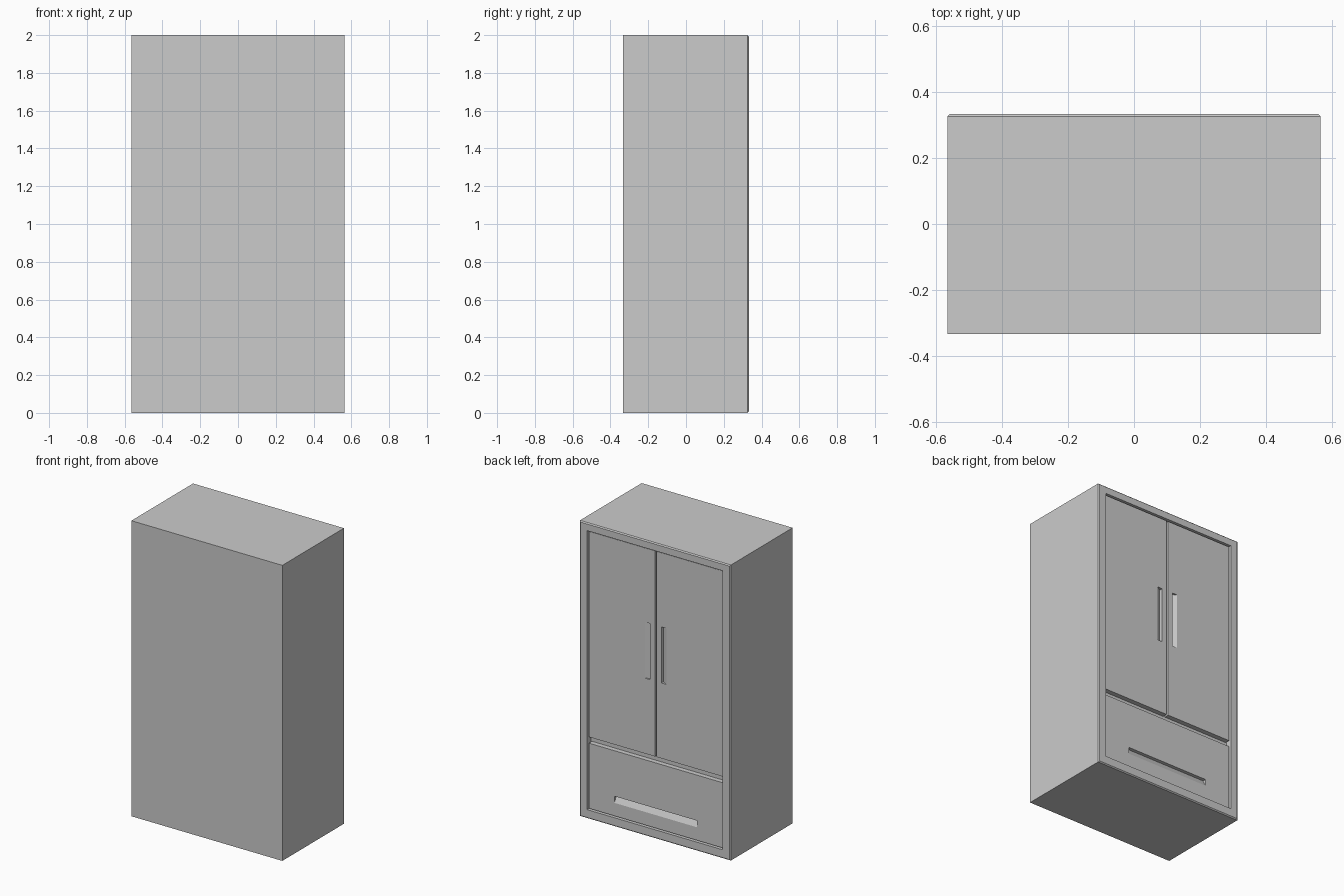
import bpy
import bmesh

if "Cube" in bpy.data.objects:
    bpy.data.objects.remove(bpy.data.objects["Cube"])

BACK = 0.333    # outermost plane of the door side (+y)
FLOOR = 0.29    # bottom of the recess behind the doors
PANEL = 0.323   # outer face of doors and drawer


def new_object(name, bm):
    bmesh.ops.recalc_face_normals(bm, faces=bm.faces)
    mesh = bpy.data.meshes.new(name)
    bm.to_mesh(mesh)
    bm.free()
    obj = bpy.data.objects.new(name, mesh)
    bpy.context.collection.objects.link(obj)
    return obj


def box(name, x0, x1, y0, y1, z0, z1, chamfer=0):
    """Axis-aligned box; optional chamfer around its +y face."""
    bm = bmesh.new()
    bmesh.ops.create_cube(bm, size=1)
    for v in bm.verts:
        v.co.x = x1 if v.co.x > 0 else x0
        v.co.y = y1 if v.co.y > 0 else y0
        v.co.z = z1 if v.co.z > 0 else z0
    if chamfer:
        edges = [e for e in bm.edges if all(v.co.y > y1 - 1e-4 for v in e.verts)]
        bmesh.ops.bevel(bm, geom=edges, offset=chamfer, segments=1, affect='EDGES')
    return new_object(name, bm)


def prism(name, profile, direction):
    """Extrude a closed 3D profile along a direction."""
    bm = bmesh.new()
    face = bm.faces.new([bm.verts.new(p) for p in profile])
    ext = bmesh.ops.extrude_face_region(bm, geom=[face])
    verts = [g for g in ext["geom"] if isinstance(g, bmesh.types.BMVert)]
    bmesh.ops.translate(bm, verts=verts, vec=direction)
    return new_object(name, bm)


def cut(target, cutter):
    mod = target.modifiers.new("cut", 'BOOLEAN')
    mod.operation = 'DIFFERENCE'
    mod.solver = 'EXACT'
    mod.object = cutter
    cutter.hide_render = True
    bpy.context.view_layer.objects.active = target
    bpy.ops.object.modifier_apply(modifier=mod.name)
    bpy.data.objects.remove(cutter, do_unlink=True)


# Cabinet shell with one framed recess
cabinet = box("cabinet", -0.565, 0.565, -0.333, BACK, 0, 2, chamfer=0.007)
cut(cabinet, box("recess_cutter", -0.508, 0.508, FLOOR, 0.4, 0.06, 1.948))

# Pair of doors, each with a vertical finger scoop deepest near the centre
out, deep = PANEL + 0.01, PANEL - 0.024
for side, label in ((-1, "left"), (1, "right")):
    xs = sorted((side * 0.006, side * 0.501))
    door = box(label + "_door", xs[0], xs[1], FLOOR, PANEL, 0.55, 1.941)
    profile = [(side * 0.042, out, 1.06), (side * 0.042, deep, 1.06),
               (side * 0.08, PANEL, 1.06), (side * 0.08, out, 1.06)]
    cut(door, prism("door_scoop_cutter", profile, (0, 0, 0.38)))

# Drawer with a horizontal finger scoop deepest at the top
drawer = box("drawer", -0.501, 0.501, FLOOR, PANEL, 0.067, 0.508)
profile = [(-0.31, out, 0.2), (-0.31, deep, 0.2),
           (-0.31, PANEL, 0.155), (-0.31, out, 0.155)]
cut(drawer, prism("drawer_scoop_cutter", profile, (0.62, 0, 0)))
